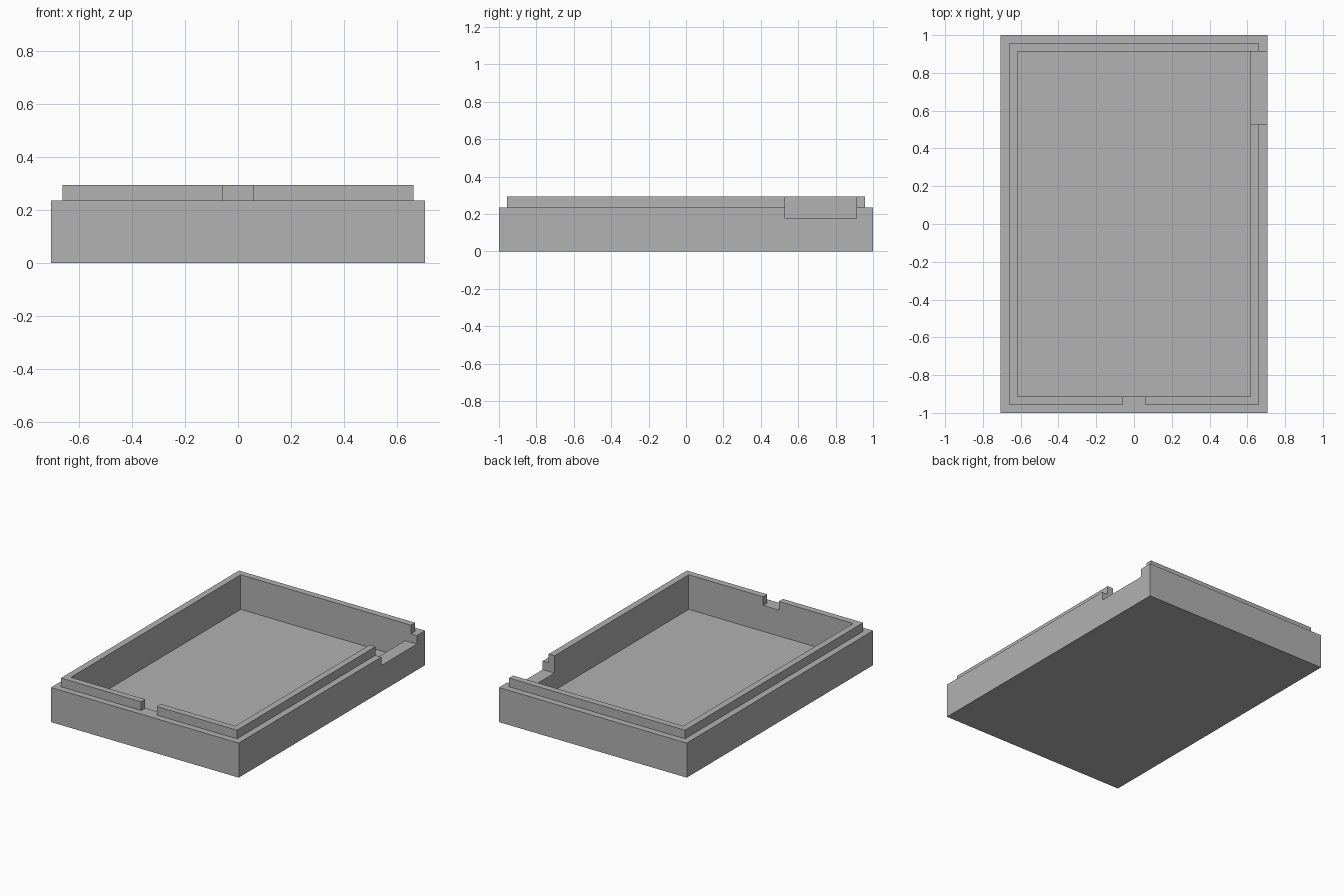
import bpy

cube = bpy.data.objects.get("Cube")
if cube:
    bpy.data.objects.remove(cube, do_unlink=True)

# Overall dimensions
HALF_X, HALF_Y = 0.706, 1.0
LIP = 0.044            # thickness of the raised lip, half the wall
WALL = 2 * LIP
FLOOR, LEDGE, TOP = 0.059, 0.235, 0.294
ABOVE = 0.5            # cutters reach past the top

grey = bpy.data.materials.new("plain grey")
grey.use_nodes = True
colour = (0.445, 0.445, 0.445, 1)
grey.diffuse_color = colour
grey.node_tree.nodes["Principled BSDF"].inputs["Base Color"].default_value = colour


def box(name, low, high, helper=False):
    """Box between two opposite corners."""
    size = [b - a for a, b in zip(low, high)]
    centre = [(a + b) / 2 for a, b in zip(low, high)]
    bpy.ops.mesh.primitive_cube_add(size=1, location=centre)
    obj = bpy.context.object
    obj.name = name
    obj.scale = size
    bpy.ops.object.transform_apply(location=True, rotation=False, scale=True)
    obj.data.materials.append(grey)
    if helper:
        obj.hide_render = True
        obj.display_type = 'WIRE'
    return obj


def inset_box(name, inset, bottom, top, helper=False):
    """Box centred on the tray, drawn in from its outer sides."""
    x, y = HALF_X - inset, HALF_Y - inset
    return box(name, (-x, -y, bottom), (x, y, top), helper)


def combine(target, tool, operation):
    mod = target.modifiers.new(tool.name, 'BOOLEAN')
    mod.operation = operation
    mod.solver = 'EXACT'
    mod.object = tool
    bpy.context.view_layer.objects.active = target
    bpy.ops.object.modifier_apply(modifier=mod.name)
    bpy.data.objects.remove(tool, do_unlink=True)


# Outer shell with the stepped lip, then the hollow inside
tray = inset_box("tray", 0, 0, LEDGE)
combine(tray, inset_box("lip_block", LIP, FLOOR, TOP, True), 'UNION')
combine(tray, inset_box("cavity_cutter", WALL, FLOOR, ABOVE, True), 'DIFFERENCE')

# Small gap in the front lip, down to the ledge
combine(tray, box("front_gap_cutter", (-0.059, -1.1, LEDGE),
                  (0.059, -0.8, ABOVE), True), 'DIFFERENCE')

# Wide opening through the side wall, ending at the inside of the back wall
combine(tray, box("side_opening_cutter", (0.5, 0.53, 0.177),
                  (0.8, HALF_Y - WALL, ABOVE), True), 'DIFFERENCE')
